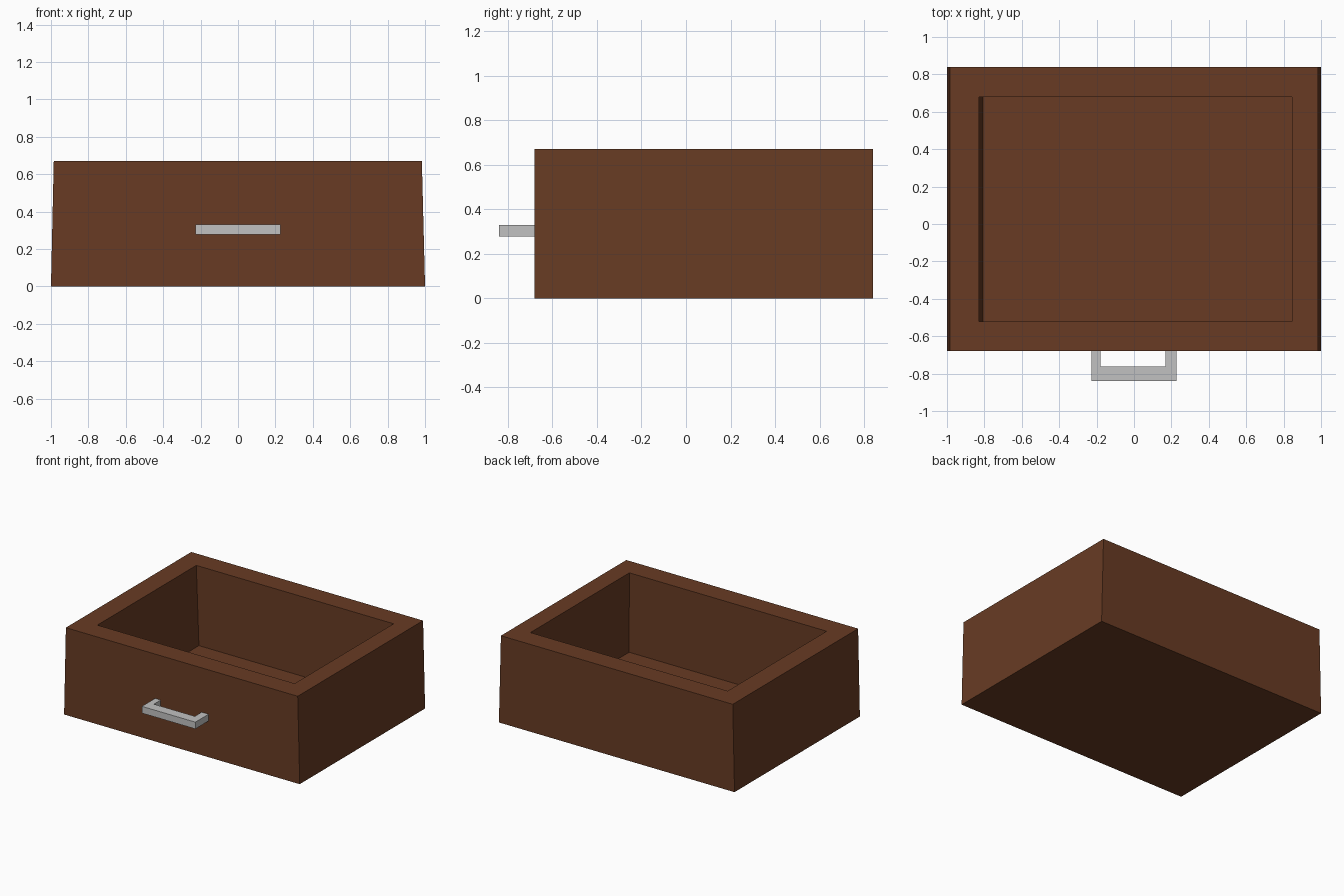
import bpy, bmesh

if "Cube" in bpy.data.objects:
    bpy.data.objects.remove(bpy.data.objects["Cube"])


def material(name, rgb):
    m = bpy.data.materials.new(name)
    m.diffuse_color = (*rgb, 1.0)
    m.use_nodes = True
    m.node_tree.nodes["Principled BSDF"].inputs["Base Color"].default_value = m.diffuse_color
    return m


wood = material("brown_wood", (0.138, 0.044, 0.017))
metal = material("grey_metal", (0.535, 0.535, 0.535))


def new_object(name, bm, mat):
    bmesh.ops.recalc_face_normals(bm, faces=bm.faces)
    me = bpy.data.meshes.new(name)
    bm.to_mesh(me)
    bm.free()
    me.materials.append(mat)
    ob = bpy.data.objects.new(name, me)
    bpy.context.collection.objects.link(ob)
    return ob


def ring(bm, x0, x1, y0, y1, z):
    return [bm.verts.new((x, y, z)) for x, y in ((x0, y0), (x1, y0), (x1, y1), (x0, y1))]


# drawer box: rings from the outside bottom, over the rim, to the inside floor
bm = bmesh.new()
rings = [ring(bm, -1.0, 1.0, -0.68, 0.84, 0.0),
         ring(bm, -0.985, 0.983, -0.68, 0.84, 0.67),
         ring(bm, -0.83, 0.845, -0.52, 0.68, 0.67),
         ring(bm, -0.808, 0.847, -0.52, 0.68, 0.06)]
for a, b in zip(rings, rings[1:]):
    for i in range(4):
        j = (i + 1) % 4
        bm.faces.new((a[i], a[j], b[j], b[i]))
bm.faces.new(rings[0])
bm.faces.new(rings[-1])
new_object("drawer_box", bm, wood)

# handle: U-shaped profile extruded upwards
bm = bmesh.new()
outline = [(-0.228, -0.68), (-0.228, -0.84), (0.226, -0.84), (0.226, -0.68),
           (0.168, -0.68), (0.168, -0.763), (-0.18, -0.763), (-0.18, -0.68)]
face = bm.faces.new([bm.verts.new((x, y, 0.278)) for x, y in outline])
top = bmesh.ops.extrude_face_region(bm, geom=[face], use_keep_orig=True)["geom"]
bmesh.ops.translate(bm, vec=(0, 0, 0.052),
                    verts=[v for v in top if isinstance(v, bmesh.types.BMVert)])
new_object("pull_handle", bm, metal)
